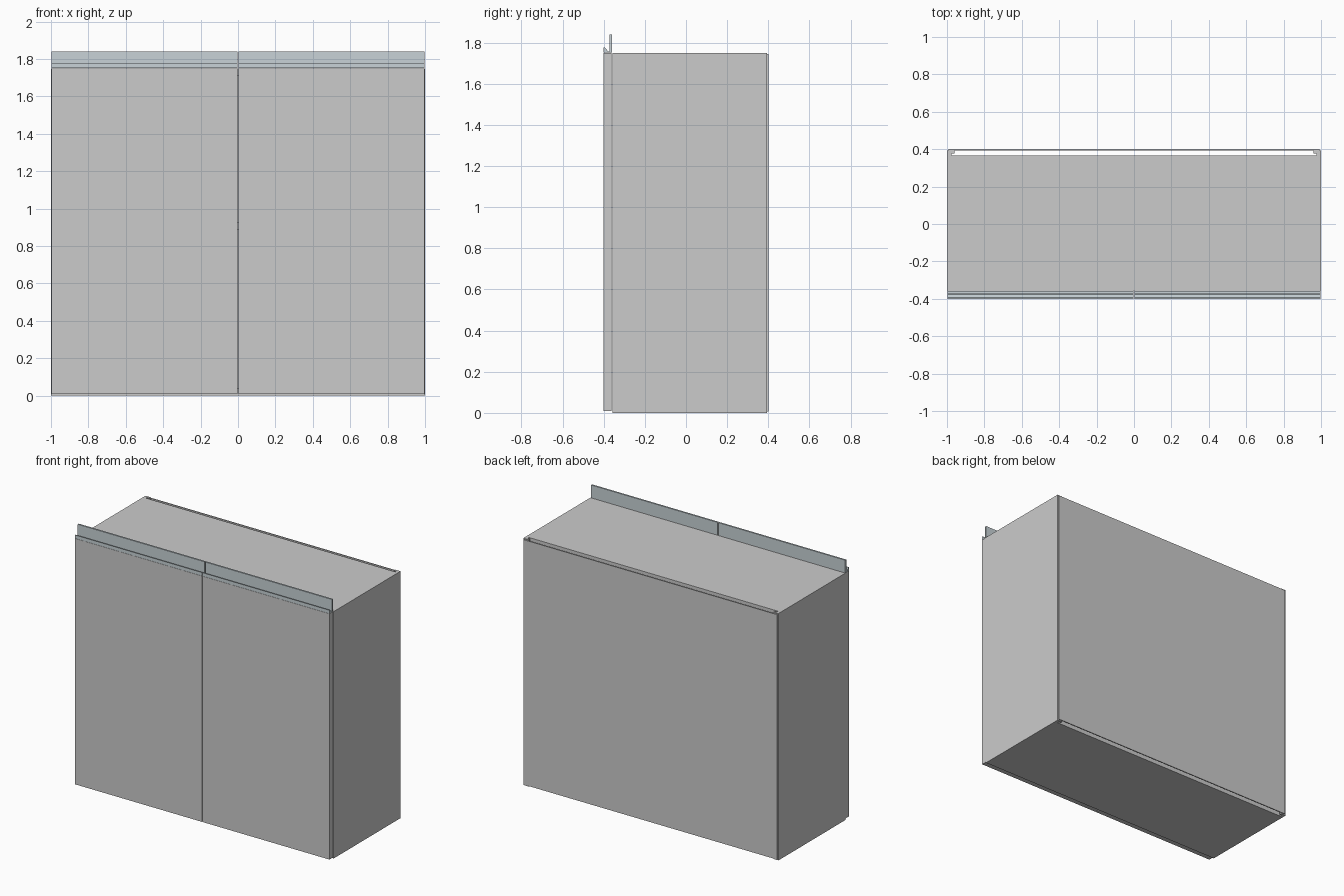
import bpy, bmesh

if "Cube" in bpy.data.objects:
    bpy.data.objects.remove(bpy.data.objects["Cube"])


def finish(name, bm, mat=None):
    bmesh.ops.recalc_face_normals(bm, faces=bm.faces)
    mesh = bpy.data.meshes.new(name)
    bm.to_mesh(mesh)
    bm.free()
    obj = bpy.data.objects.new(name, mesh)
    bpy.context.collection.objects.link(obj)
    if mat:
        mesh.materials.append(mat)
    return obj


def prism(name, points, axis, lo, hi, mat=None):
    """Extrude a closed 2D profile along x (points are y, z) or z (points are x, y)."""
    bm = bmesh.new()
    place = (lambda p: (lo, *p)) if axis == 'x' else (lambda p: (*p, lo))
    face = bm.faces.new([bm.verts.new(place(p)) for p in points])
    ext = bmesh.ops.extrude_face_region(bm, geom=[face])
    vec = (hi - lo, 0, 0) if axis == 'x' else (0, 0, hi - lo)
    bmesh.ops.translate(bm, vec=vec, verts=[v for v in ext['geom'] if isinstance(v, bmesh.types.BMVert)])
    return finish(name, bm, mat)


def box(name, x, y, z):
    pts = [(x[0], y[0]), (x[1], y[0]), (x[1], y[1]), (x[0], y[1])]
    return prism(name, pts, 'z', *z)


HEIGHT, T = 1.75, 0.04
FRONT, BACK = -0.357, 0.393
INNER = 1 - T

metal = bpy.data.materials.new("handle_metal")
metal.diffuse_color = (0.58, 0.65, 0.68, 1)
metal.use_nodes = True
metal.node_tree.nodes["Principled BSDF"].inputs["Base Color"].default_value = metal.diffuse_color

# Grip rail cross-section: front lip, sloped channel, upright flange
grip = [(-0.4, 1.751), (-0.4, 1.775), (-0.394, 1.775), (-0.378, 1.757),
        (-0.371, 1.757), (-0.371, 1.84), (-0.359, 1.84), (-0.359, 1.751)]

for s, side in ((-1, "left"), (1, "right")):
    # Side panel with a vertical groove near the back
    profile = [(1, FRONT), (1, BACK), (INNER, BACK), (INNER, 0.378),
               (0.977, 0.378), (0.977, 0.365), (INNER, 0.365), (INNER, FRONT)]
    prism(side + "_side_panel", [(s * x, y) for x, y in profile], 'z', 0, HEIGHT)

    # Door and its grip rail
    x = sorted((s * 0.003, s * 0.997))
    box(side + "_door", x, (-0.4, -0.361), (0.008, 1.75))
    prism(side + "_grip_rail", grip, 'x', *x, metal)

# Horizontal panels between the sides
for name, z, front in (("bottom_panel", 0, FRONT), ("shelf", 0.885, -0.34), ("top_panel", HEIGHT - T, FRONT)):
    box(name, (-INNER, INNER), (front, 0.365), (z, z + T))

# Thin back sheet, slightly inset from the carcass outline
box("back_panel", (-0.992, 0.992), (BACK, 0.4), (0.007, HEIGHT - 0.007))
